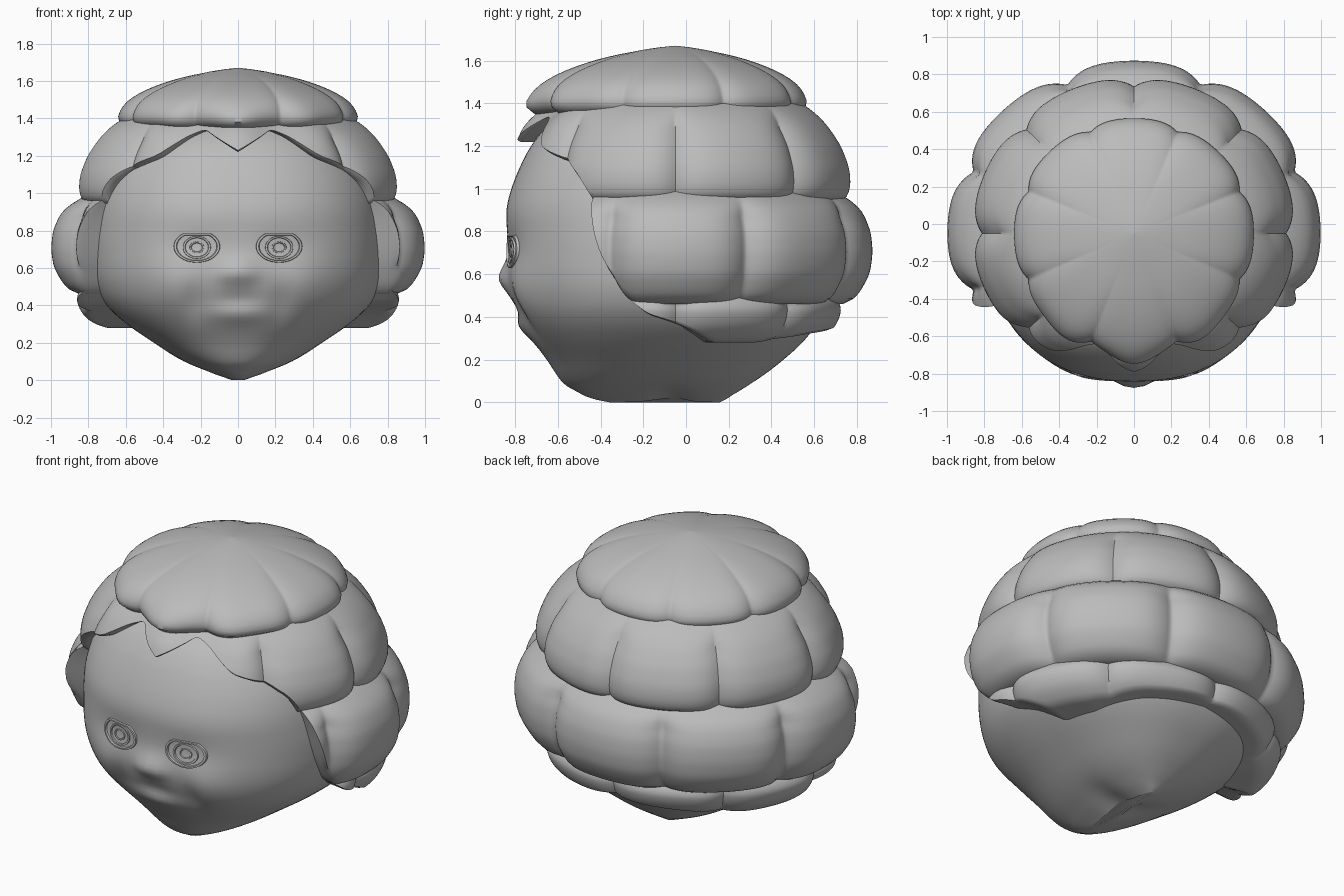
import bpy, bmesh, math

cube = bpy.data.objects.get("Cube")
if cube:
    bpy.data.objects.remove(cube)

CY = -0.05      # depth of the vertical axis of the head
POWER = 2.3     # squareness of the skull cross-section

grey = bpy.data.materials.new("plain grey")
grey.use_nodes = True
grey.diffuse_color = (0.5, 0.5, 0.5, 1)
grey.node_tree.nodes["Principled BSDF"].inputs["Base Color"].default_value = (0.5, 0.5, 0.5, 1)


def linear(table, t, col):
    for a, b in zip(table, table[1:]):
        if t <= b[0]:
            f = max(0, (t - a[0]) / (b[0] - a[0]))
            return a[col] + (b[col] - a[col]) * f
    return table[-1][col]


def soft(table, t, col=1, width=0.05):
    """Table lookup rounded by averaging over a small window."""
    w = max(0, min(width, t - table[0][0], table[-1][0] - t))
    return sum(linear(table, t + w * k / 4, col) for k in range(-4, 5)) / 9


def gauss(d, s):
    return math.exp(-(d / s) ** 2)


def make_object(name, rings, cap_start=False, cap_end=False, angle=50):
    """Skin closed rings of points, dropping collapsed faces."""
    bm = bmesh.new()
    loops = [[bm.verts.new(p) for p in ring] for ring in rings]
    for lo, hi in zip(loops, loops[1:]):
        n = len(lo)
        for i in range(n):
            j = (i + 1) % n
            bm.faces.new((lo[i], lo[j], hi[j], hi[i]))
    if cap_start:
        bm.faces.new(loops[0][::-1])
    if cap_end:
        bm.faces.new(loops[-1])
    bmesh.ops.remove_doubles(bm, verts=bm.verts, dist=0.0004)
    bmesh.ops.recalc_face_normals(bm, faces=bm.faces)
    mesh = bpy.data.meshes.new(name)
    bm.to_mesh(mesh)
    bm.free()
    mesh.materials.append(grey)
    ob = bpy.data.objects.new(name, mesh)
    bpy.context.collection.objects.link(ob)
    bpy.ops.object.select_all(action='DESELECT')
    ob.select_set(True)
    bpy.context.view_layer.objects.active = ob
    bpy.ops.object.shade_smooth_by_angle(angle=math.radians(angle))
    return ob


# Head: height, half width, front depth, back depth
SKULL = [(0, .04, -.36, .16), (.02, .1, -.46, .2), (.05, .19, -.54, .24), (.1, .3, -.59, .33),
         (.2, .45, -.65, .46), (.3, .6, -.73, .57), (.4, .71, -.79, .63), (.5, .765, -.82, .67),
         (.6, .785, -.835, .7), (.75, .79, -.835, .71), (.9, .775, -.845, .7), (1, .755, -.82, .68),
         (1.1, .72, -.78, .65), (1.2, .66, -.73, .6), (1.3, .57, -.65, .5), (1.42, .4, -.45, .3),
         (1.5, .05, -.1, 0)]
# Face bumps: x, z, x spread, z spread, push forward
BUMPS = [(0, .58, .08, .07, .045), (0, .35, .13, .05, .02), (0, .43, .14, .04, -.012)]
for s in (-1, 1):
    BUMPS += [(s * .22, .72, .13, .08, -.012), (s * .34, .52, .15, .13, .025),
              (s * .23, .42, .06, .1, -.02), (s * .07, .56, .04, .04, .012)]


def face_push(x, z):
    return sum(p * gauss(x - bx, sx) * gauss(z - bz, sz) for bx, bz, sx, sz, p in BUMPS)


def face_y(x, z):
    depth = CY - soft(SKULL, z, 2)
    curve = (1 - abs(x / soft(SKULL, z)) ** POWER) ** (1 / POWER)
    return CY - depth * curve - face_push(x, z)


head_rings = []
for k in range(91):
    z = 1.5 * (1 - math.cos(math.pi * k / 90)) / 2
    ring = []
    for i in range(128):
        a = 2 * math.pi * i / 128
        s, c = math.sin(a), math.cos(a)
        x = soft(SKULL, z) * math.copysign(abs(s) ** (2 / POWER), s)
        end = soft(SKULL, z, 2 if c > 0 else 3)
        y = CY + (end - CY) * abs(c) ** (2 / POWER)
        if c > 0:
            y -= face_push(x, z) * min(1, c * 3)
        # shallow hollow under the chin
        lift = .025 * gauss(y + .08, .09) * gauss(z, .06)
        ring.append((x, y, z + lift))
    head_rings.append(ring)
make_object("head", head_rings, True, True)

# Hairline: degrees away from the front, height
HAIRLINE = [(0, 1.22), (7, 1.28), (15, 1.34), (22, 1.3), (32, 1.19), (47, 1.12), (54, 1.05),
            (59, .95), (62, .8), (65, .65), (71, .5), (80, .41), (92, .36), (105, .28),
            (125, .28), (150, .32), (180, .35)]
# Puffed hair rows: name, front stretch, back stretch, groove shift, groove depth, (height, radius)
ROWS = [
    ("hair_top_cap", 1.05, .96, 0, .05,
     [(1.35, .61), (1.38, .645), (1.43, .64), (1.5, .59), (1.57, .46), (1.63, .27), (1.66, .1), (1.67, 0)]),
    ("hair_upper_row", .9, .965, 1, .06,
     [(.94, .83), (.97, .855), (1.02, .868), (1.1, .86), (1.2, .82), (1.3, .75), (1.37, .67), (1.4, .61)]),
    ("hair_middle_row", .85, .925, 0, .07,
     [(.46, .87), (.5, .925), (.6, .985), (.7, 1.0), (.8, .99), (.9, .945), (.96, .87), (1, .78)]),
    ("hair_lower_row", .85, .9, 1, .06,
     [(.25, .7), (.28, .75), (.33, .83), (.4, .875), (.46, .88), (.52, .82)]),
]
COLUMNS, STEPS = 360, 20


def hair_point(row, degrees, z, inset=1.0):
    name, front, back, shift, depth, profile = row
    a = math.radians(degrees)
    away = min(degrees, 360 - degrees)
    r = soft(profile, z, width=.03)
    t = (z - profile[0][0]) / (profile[-1][0] - profile[0][0])
    lobes = abs(math.sin(4 * a) if shift else math.cos(4 * a))
    fade = min(1, max(0, (away - 25) / 20)) if shift else 1
    r *= 1 - depth * (1 - lobes) ** 2.5 * fade * min(1, 4 * (1 - t))
    # wavy fringe over the forehead
    r += .035 * math.cos(math.radians(away * 9.5)) * gauss(away, 38) * gauss(z - 1.32, .14)
    r *= inset
    c = math.cos(a)
    return (r * math.sin(a), CY - r * c * (front if c > 0 else back), z)


for row in ROWS:
    low, high = row[5][0][0], row[5][-1][0]
    starts = []
    for i in range(COLUMNS):
        away = min(i, 360 - i)
        starts.append(min(high, max(low, soft(HAIRLINE, away, width=2))))
    # first two rings turn the edge inwards to give the hair thickness
    rings = [[hair_point(row, i, starts[i], f) for i in range(COLUMNS)] for f in (.78, .95)]
    for k in range(STEPS + 1):
        f = 1 - (1 - k / STEPS) ** 2 if high > 1.5 else k / STEPS
        ring = []
        for i in range(COLUMNS):
            z = starts[i] + (high - starts[i]) * f
            # roll the cut edge over softly
            ring.append(hair_point(row, i, z, .975 if k == 0 else 1))
        rings.append(ring)
    # columns that lie entirely below the hairline shrink to the inner edge
    for i in range(COLUMNS):
        if high - starts[i] < .002:
            for ring in rings:
                ring[i] = rings[0][i]
    make_object(row[0], rings, cap_end=False)


# Eyes: concentric raised plates that follow the face
def eye_plate(name, cx, cz, w, h, flat_top, offsets):
    rings = []
    for scale, off in offsets:
        ring = []
        for i in range(40):
            a = 2 * math.pi * i / 40
            x = cx + w * scale * math.cos(a)
            z = cz + scale * min(h * math.sin(a), flat_top)
            ring.append((x, face_y(x, z) - off, z))
        rings.append(ring)
    make_object(name, rings, cap_end=True, angle=30)


for side, s in (("left", 1), ("right", -1)):
    x = s * .22
    eye_plate(side + "_eyelid", x, .715, .122, .085, .068,
              [(1.03, -.01), (1, .012), (.9, .014), (.87, .004), (.5, .006), (.1, .006)])
    eye_plate(side + "_iris", x, .71, .076, .062, 1,
              [(1, -.005), (.97, .014), (.84, .014), (.8, .008), (.1, .008)])
    eye_plate(side + "_pupil", x, .71, .04, .032, 1,
              [(1, 0), (.95, .015), (.78, .015), (.7, .01), (.1, .01)])
